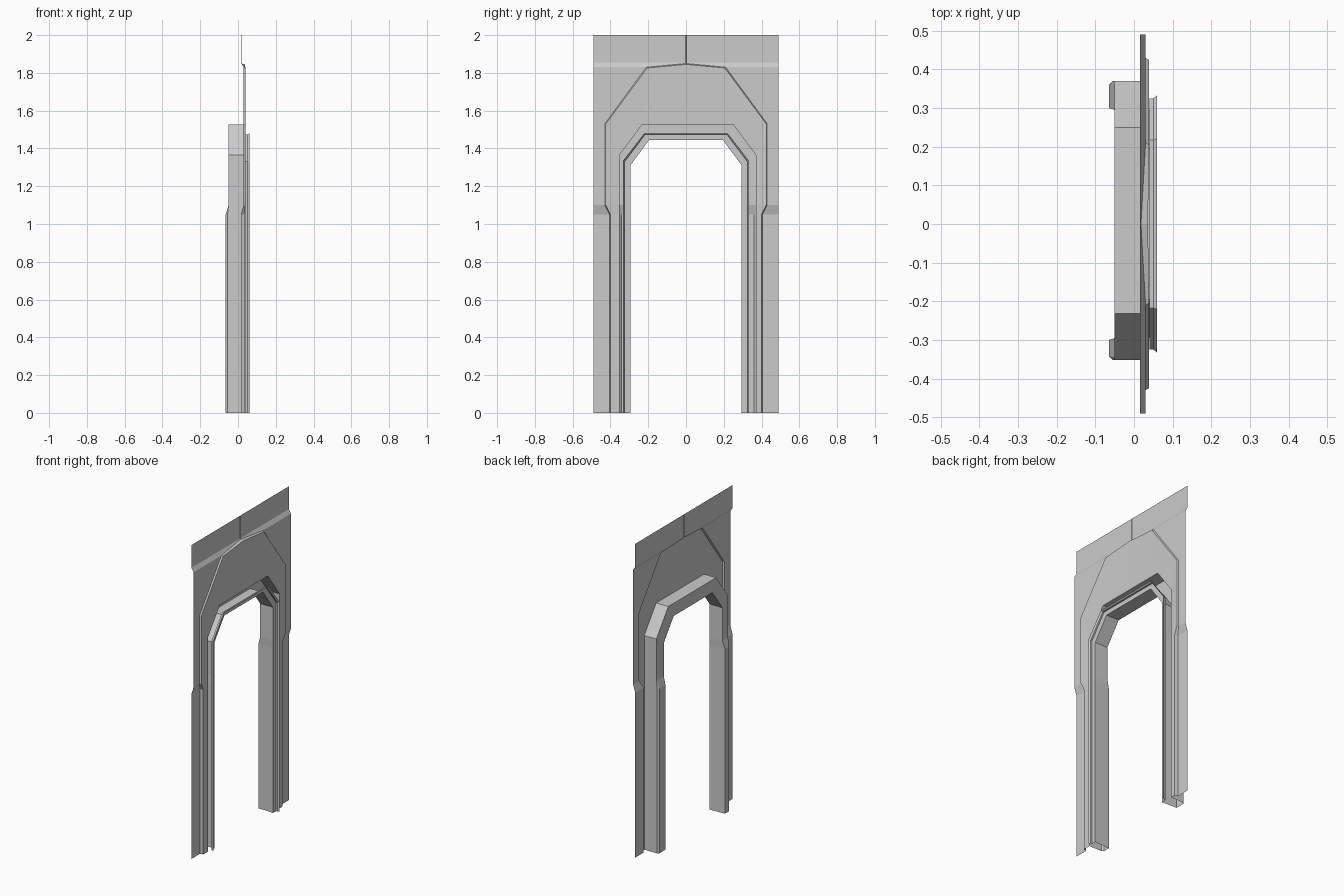
import bpy

if "Cube" in bpy.data.objects:
    bpy.data.objects.remove(bpy.data.objects["Cube"])

X, Y, Z = 0, 1, 2


def ring(x, low, high, shoulder, corner, top, peak=None, xlow=None, xpeak=None, left_shift=0.0):
    """Arch outline of 11 points, from the -y foot over the top to the +y foot."""
    xl = x if xlow is None else xlow
    half = [(xl, low, 0), (xl, low, 1.05), (x, high, 1.10), (x, high, shoulder), (x, corner, top)]
    mid = (x if xpeak is None else xpeak, 0, top if peak is None else peak)
    left = [(a, -(b - left_shift), c) for a, b, c in half]
    return left + [mid] + half[::-1]


def make(name, verts, faces):
    me = bpy.data.meshes.new(name)
    me.from_pydata(verts, [], faces)
    me.validate()
    ob = bpy.data.objects.new(name, me)
    bpy.context.collection.objects.link(ob)
    return ob


def loft(name, rings):
    """Sheet that bridges each arch outline to the next."""
    n = len(rings[0])
    verts = [p for r in rings for p in r]
    faces = [(k * n + i, k * n + i + 1, (k + 1) * n + i + 1, (k + 1) * n + i)
             for k in range(len(rings) - 1) for i in range(n - 1)]
    return make(name, verts, faces)


# Arch outlines, outside to inside
panel_foot = ring(0.03, 0.405, 0.43, 1.53, 0.21, 1.83, peak=1.85, xlow=0.015, xpeak=0.018)
panel_edge = ring(0.039, 0.40, 0.425, 1.53, 0.205, 1.826, peak=1.845, xlow=0.035, xpeak=0.036)
panel_hole = ring(0.035, 0.37, 0.37, 1.365, 0.25, 1.526, left_shift=0.018)
frame_side = ring(-0.05, 0.37, 0.37, 1.365, 0.25, 1.526, xlow=-0.055, left_shift=0.018)
frame_back = ring(-0.05, 0.36, 0.365, 1.363, 0.247, 1.522, xlow=-0.065, left_shift=0.018)
jamb_back = ring(-0.05, 0.30, 0.295, 1.31, 0.195, 1.445, xlow=-0.065)
jamb_front = ring(0.04, 0.295, 0.295, 1.31, 0.195, 1.445)
rebate_step = ring(0.04, 0.325, 0.325, 1.33, 0.217, 1.473)
rebate_lip = ring(0.05, 0.325, 0.325, 1.33, 0.217, 1.473)
rebate_edge = ring(0.06, 0.333, 0.333, 1.335, 0.221, 1.48)

# Raised panel around the arch
loft("arch_panel", [panel_foot, panel_edge, panel_hole])

# Door frame that stands out at the back
loft("door_frame", [panel_hole, frame_side, frame_back, jamb_back, jamb_front])

# Rebate for the door at the front
loft("door_rebate", [jamb_front, rebate_step, rebate_lip, rebate_edge])

# Outer wall strips beside the arch, with the sloped band and top board
for side, name in ((-1, "wall_left"), (1, "wall_right")):
    inner = panel_foot[:5] if side < 0 else panel_foot[:5:-1]
    outer = [(p[X], side * 0.49, p[Z]) for p in inner]
    verts = inner + outer + [panel_foot[5],
                             (0.015, side * 0.49, 1.855), (0.015, side * 0.002, 1.855),
                             (0.015, side * 0.49, 2.0), (0.015, side * 0.002, 2.0)]
    faces = [(i, i + 1, i + 6, i + 5) for i in range(4)]
    faces += [(4, 9, 11, 12, 10), (12, 11, 13, 14)]
    make(name, verts, faces)

# Narrow seam between the two top boards
make("top_seam", [(0.015, -0.002, 1.85), (0.015, 0.002, 1.85), (0.015, 0.002, 2), (0.015, -0.002, 2),
                  (0.018, 0, 1.85), (0.018, 0, 2)],
     [(0, 4, 5, 3), (4, 1, 2, 5)])
